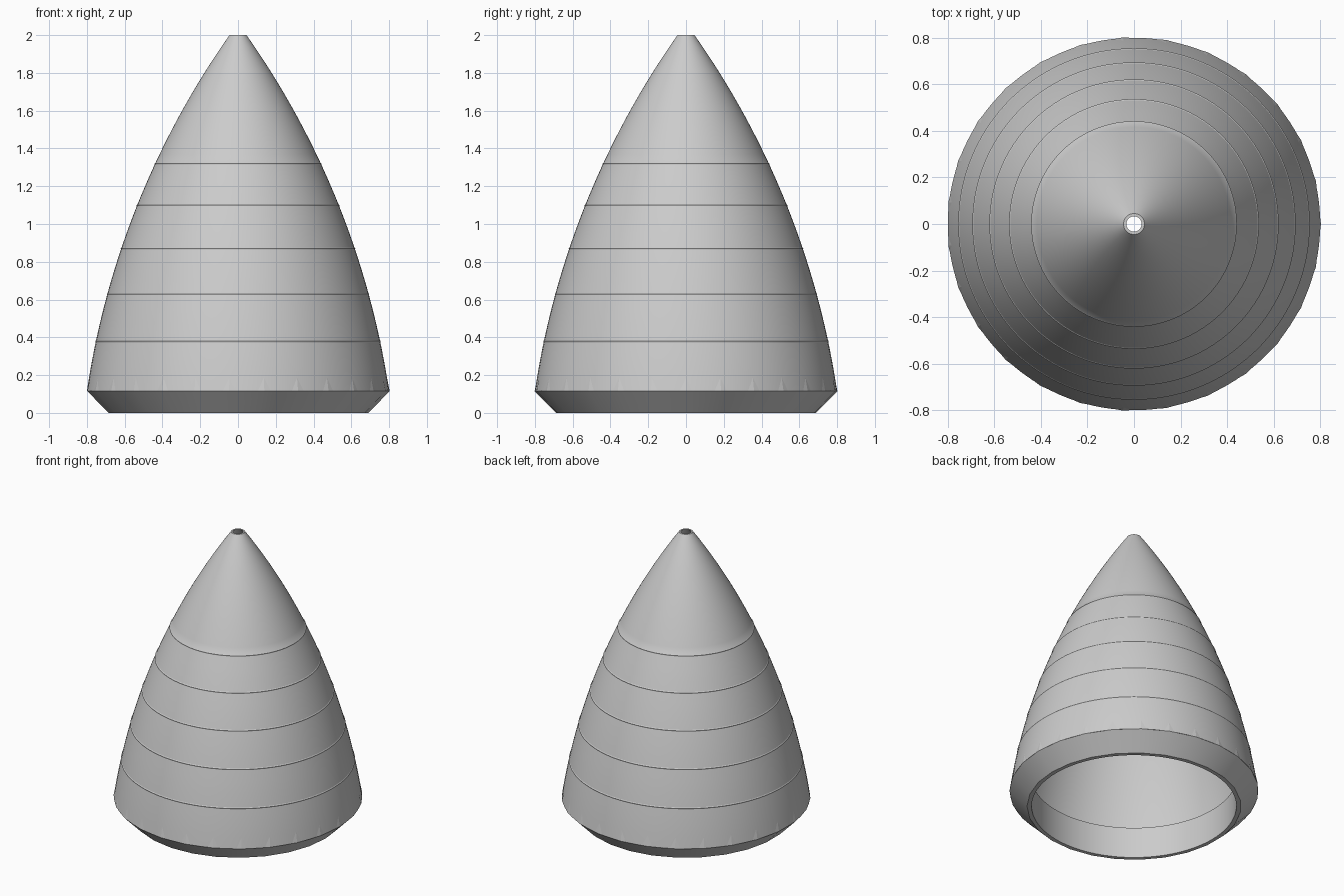
import bpy
import bmesh
from math import cos, sin, pi, radians, sqrt
from mathutils import Vector

cube = bpy.data.objects.get("Cube")
if cube:
    bpy.data.objects.remove(cube, do_unlink=True)

grey = bpy.data.materials.new("light grey")
grey.use_nodes = True
colour = (0.6, 0.6, 0.6, 1)
grey.diffuse_color = colour
grey.node_tree.nodes["Principled BSDF"].inputs["Base Color"].default_value = colour

EDGE = Vector((0.80, 0.115))
TIP = Vector((0.045, 2.0))
BULGE = 0.119


def ogive(t):
    """Point (radius, height) on the curved side, t running from 0 to 1."""
    chord = TIP - EDGE
    half = chord.length / 2
    radius = (half ** 2 + BULGE ** 2) / (2 * BULGE)
    along = (2 * t - 1) * half
    out = sqrt(radius ** 2 - along ** 2) - radius + BULGE
    direction = chord.normalized()
    normal = Vector((direction.y, -direction.x))
    return EDGE + chord * t + normal * out


def at_height(z):
    """Ogive parameter at a given height."""
    low, high = 0.0, 1.0
    while high - low > 1e-5:
        mid = (low + high) / 2
        if ogive(mid).y < z:
            low = mid
        else:
            high = mid
    return low


def revolve(name, points, sides, angle):
    """Turn a closed profile around the vertical axis."""
    bm = bmesh.new()
    rings = [[bm.verts.new((r * cos(2 * pi * i / sides),
                            r * sin(2 * pi * i / sides), z))
              for i in range(sides)] for r, z in points]
    for a, b in zip(rings, rings[1:] + rings[:1]):
        for i in range(sides):
            j = (i + 1) % sides
            bm.faces.new((a[i], a[j], b[j], b[i]))
    bmesh.ops.recalc_face_normals(bm, faces=bm.faces)
    mesh = bpy.data.meshes.new(name)
    bm.to_mesh(mesh)
    bm.free()
    mesh.materials.append(grey)
    obj = bpy.data.objects.new(name, mesh)
    bpy.context.collection.objects.link(obj)
    bpy.ops.object.select_all(action="DESELECT")
    obj.select_set(True)
    bpy.context.view_layer.objects.active = obj
    bpy.ops.object.shade_smooth_by_angle(angle=radians(angle))


STEPS = 28
COLLAR_TOP = 0.22

# Outer side, with a fine raised seam at each panel joint
outer = [(ogive(i / STEPS), 0.0) for i in range(STEPS + 1)]
for z in (0.38, 0.63, 0.87, 1.10, 1.32):
    t = at_height(z)
    outer = [p for p in outer if abs(p[0].y - z) > 0.02]
    outer += [(ogive(t - 0.003), 0.0), (ogive(t), 0.003), (ogive(t + 0.003), 0.0)]
outer.sort(key=lambda p: p[0].y)
outer = [(p.x + lift, p.y) for p, lift in outer]

# Thin inner wall, ending on the straight bore of the collar
start = at_height(COLLAR_TOP)
inner = []
for i in range(STEPS + 1):
    t = 1 - (1 - start) * i / STEPS
    p = ogive(t)
    inner.append((p.x - 0.03 + 0.018 * t, p.y))
bore = [(0.66, COLLAR_TOP), (0.66, 0.0), (0.672, 0.0), (0.672, EDGE.y)]
revolve("nose_cone_shell", outer + inner + bore, 108, 20)

# Faceted collar with a bevelled lower edge
collar = [(0.67, 0.0), (0.69, 0.0), (0.803, EDGE.y),
          (ogive(start).x, COLLAR_TOP - 0.005), (0.67, COLLAR_TOP - 0.005)]
revolve("base_collar", collar, 27, 12)
